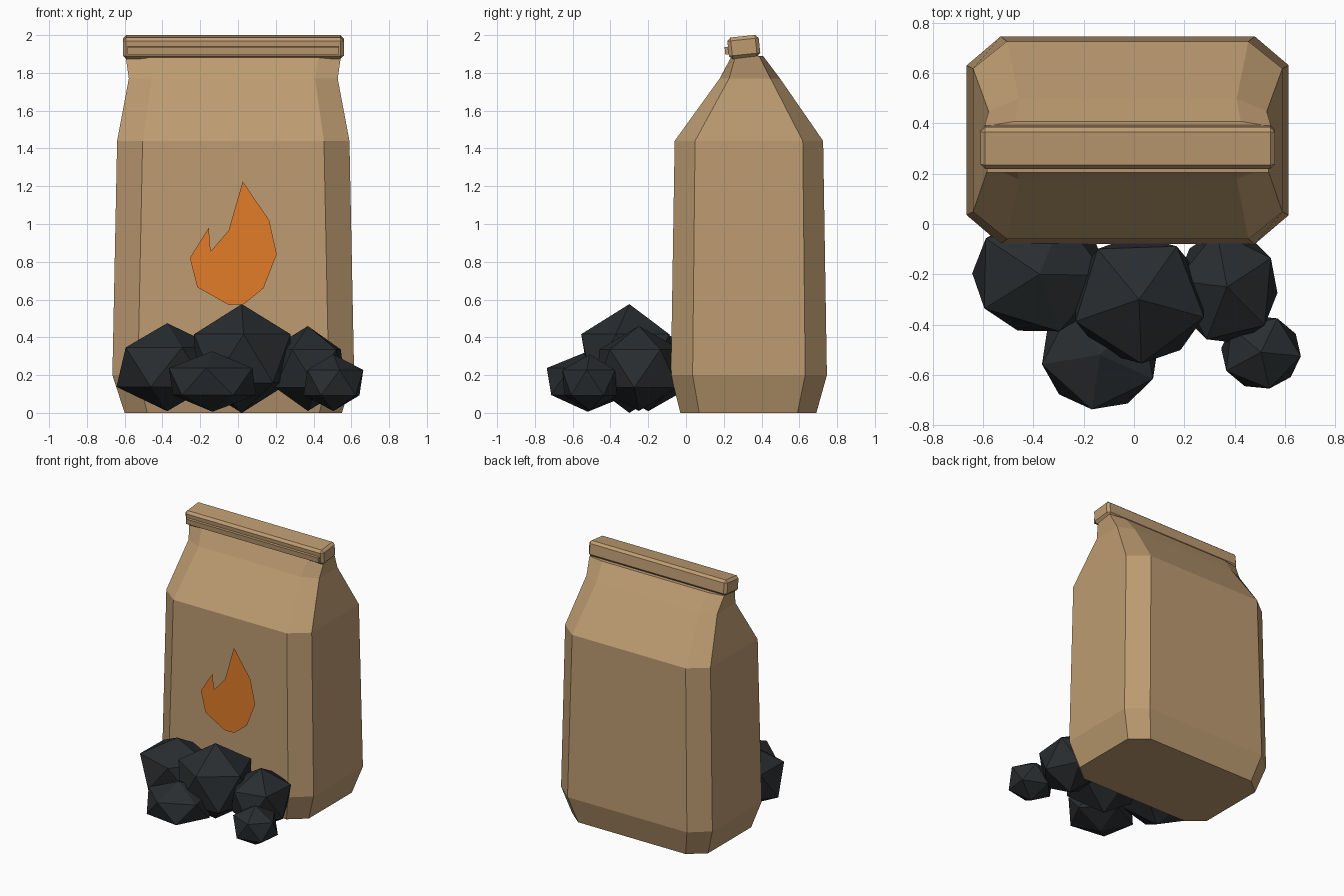
import bpy, bmesh
from math import radians
from mathutils import Matrix

if "Cube" in bpy.data.objects:
    bpy.data.objects.remove(bpy.data.objects["Cube"])


def material(name, rgb):
    m = bpy.data.materials.new(name)
    m.diffuse_color = (*rgb, 1)
    m.use_nodes = True
    m.node_tree.nodes["Principled BSDF"].inputs["Base Color"].default_value = m.diffuse_color
    return m


paper = material("paper", (0.51, 0.33, 0.165))
coal_mat = material("coal", (0.022, 0.026, 0.029))
orange = material("orange", (0.75, 0.2, 0.022))


def finish(name, bm, mat):
    mesh = bpy.data.meshes.new(name)
    bm.to_mesh(mesh)
    bm.free()
    mesh.materials.append(mat)
    obj = bpy.data.objects.new(name, mesh)
    bpy.context.collection.objects.link(obj)
    return obj


# Paper bag: chamfered rectangles lofted upwards
# z, half width, half depth, centre y, chamfer in x, chamfer in y
CX = -0.025
sections = [
    (0.00, 0.575, 0.360, 0.330, 0.120, 0.100),
    (0.20, 0.640, 0.413, 0.333, 0.135, 0.115),
    (1.44, 0.615, 0.393, 0.333, 0.135, 0.108),
    (1.77, 0.553, 0.160, 0.338, 0.120, 0.050),
    (1.89, 0.570, 0.083, 0.325, 0.120, 0.020),
]
bm = bmesh.new()
rings = []
for z, w, d, cy, a, b in sections:
    outline = [(-w + a, -d), (w - a, -d), (w, -d + b), (w, d - b),
               (w - a, d), (-w + a, d), (-w, d - b), (-w, -d + b)]
    rings.append([bm.verts.new((CX + x, cy + y, z)) for x, y in outline])
for lo, hi in zip(rings, rings[1:]):
    for i in range(8):
        j = (i + 1) % 8
        bm.faces.new((lo[i], lo[j], hi[j], hi[i]))
bm.faces.new(rings[0][::-1])
bm.faces.new(rings[-1])
finish("paper_bag", bm, paper)


# Rolled top and its folded lip, tilted slightly
def bevelled_box(name, size, loc, bevel, mat):
    bm = bmesh.new()
    bmesh.ops.create_cube(bm, size=1, matrix=Matrix.Diagonal((*size, 1)))
    if bevel:
        bmesh.ops.bevel(bm, geom=bm.edges[:], offset=bevel, segments=1,
                        affect='EDGES', profile=0.5)
    obj = finish(name, bm, mat)
    obj.location = loc
    obj.rotation_euler.x = radians(6)
    return obj


bevelled_box("rolled_top", (1.17, 0.167, 0.115), (CX, 0.306, 1.937), 0.018, paper)
bevelled_box("folded_lip", (1.12, 0.04, 0.04), (CX, 0.226, 1.919), 0, paper)

# Flame emblem on the front
flame = [(0.025, 1.225), (-0.05, 0.965), (-0.145, 0.855), (-0.155, 0.98),
         (-0.255, 0.82), (-0.215, 0.665), (-0.05, 0.572), (0.03, 0.575),
         (0.135, 0.66), (0.205, 0.84), (0.165, 1.02)]
bm = bmesh.new()
bm.faces.new([bm.verts.new((x, -0.085, z)) for x, z in flame])
finish("flame_emblem", bm, orange)

# Coal lumps: centre, radii, turn about z
coals = [
    ((-0.375, -0.20, 0.242), (0.300, 0.265, 0.233), -1),
    ((0.020, -0.30, 0.288), (0.300, 0.285, 0.288), -16),
    ((-0.135, -0.52, 0.166), (0.262, 0.245, 0.160), -26),
    ((0.505, -0.51, 0.160), (0.178, 0.165, 0.150), -6),
    ((0.370, -0.25, 0.235), (0.225, 0.255, 0.225), 30),
]
for n, (loc, radii, turn) in enumerate(coals, 1):
    bm = bmesh.new()
    bmesh.ops.create_icosphere(bm, subdivisions=1, radius=1)
    bm.transform(Matrix.Translation(loc) @ Matrix.Diagonal((*radii, 1))
                 @ Matrix.Rotation(radians(turn), 4, 'Z'))
    finish(f"coal_lump_{n}", bm, coal_mat)
